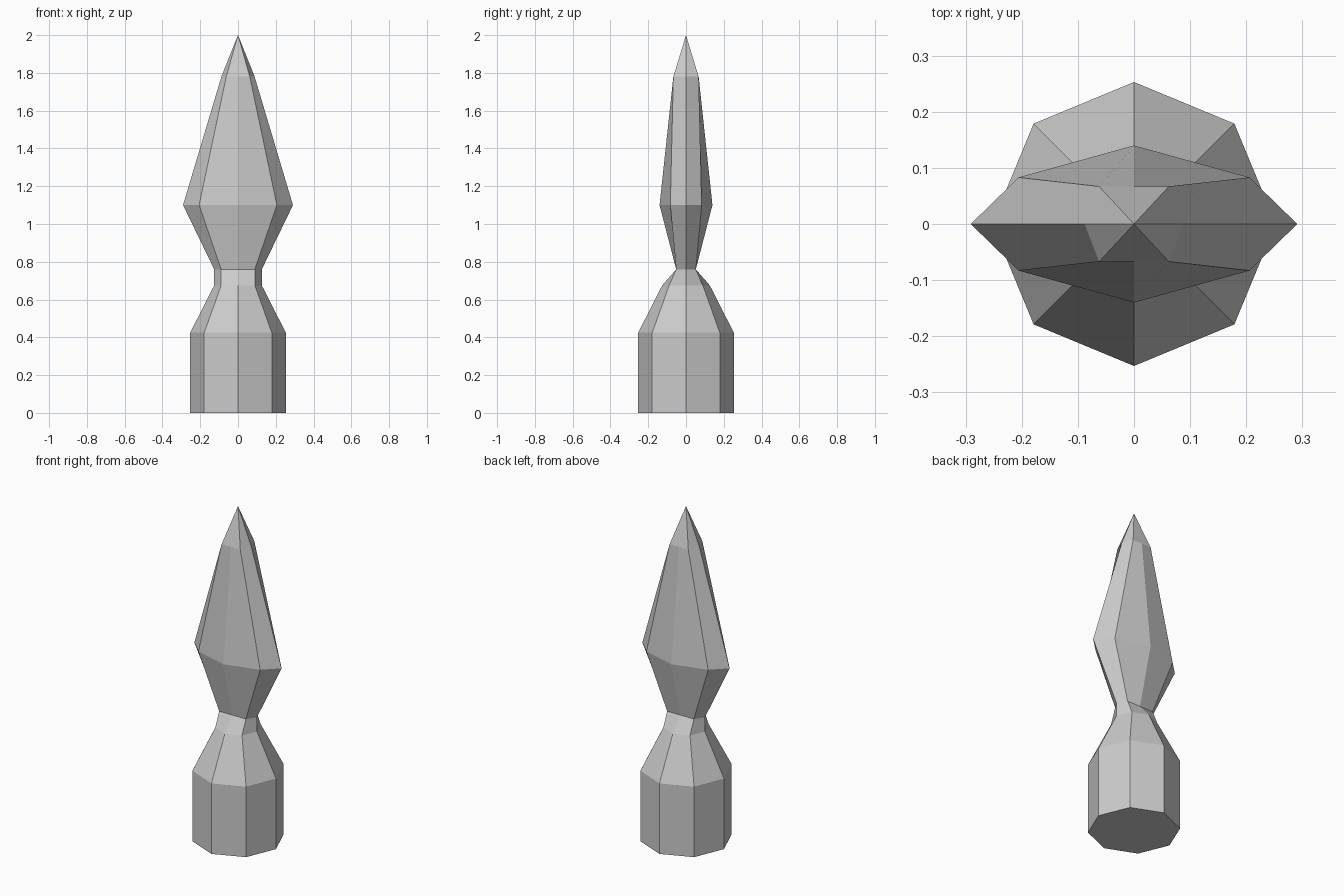
import bpy, bmesh, math

if "Cube" in bpy.data.objects:
    bpy.data.objects.remove(bpy.data.objects["Cube"])

grey = bpy.data.materials.new("plain grey")
grey.diffuse_color = (0.6, 0.6, 0.6, 1)
grey.use_nodes = True
grey.node_tree.nodes["Principled BSDF"].inputs["Base Color"].default_value = grey.diffuse_color


def ring(z, half_x, mid_y, corner_y):
    """Eight-sided section: full width, depth at the middle, depth at the corners."""
    c = half_x * math.sqrt(0.5)
    return [(half_x, 0, z), (c, corner_y, z), (0, mid_y, z), (-c, corner_y, z),
            (-half_x, 0, z), (-c, -corner_y, z), (0, -mid_y, z), (c, -corner_y, z)]


def octagon(z, r):
    return ring(z, r, r, r * math.sqrt(0.5))


def loft(name, sections, bottom=False, tip=None):
    bm = bmesh.new()
    rows = [[bm.verts.new(p) for p in s] for s in sections]
    for a, b in zip(rows, rows[1:]):
        for i in range(8):
            j = (i + 1) % 8
            bm.faces.new((a[i], a[j], b[j], b[i]))
    if bottom:
        bm.faces.new(rows[0][::-1])
    if tip:
        t = bm.verts.new((0, 0, tip))
        for i in range(8):
            bm.faces.new((rows[-1][i], rows[-1][(i + 1) % 8], t))
    me = bpy.data.meshes.new(name)
    bm.to_mesh(me)
    bm.free()
    me.materials.append(grey)
    ob = bpy.data.objects.new(name, me)
    bpy.context.collection.objects.link(ob)
    return ob


# round post with shoulder, pinched flat at the neck
neck = ring(0.76, 0.126, 0.052, 0.052)
loft("post", [octagon(0, 0.253), octagon(0.425, 0.253), octagon(0.675, 0.126), neck],
     bottom=True)

# flattened spear head
loft("spear_head", [neck, ring(1.1, 0.291, 0.14, 0.083), ring(1.78, 0.088, 0.067, 0.067)],
     tip=2.0)
